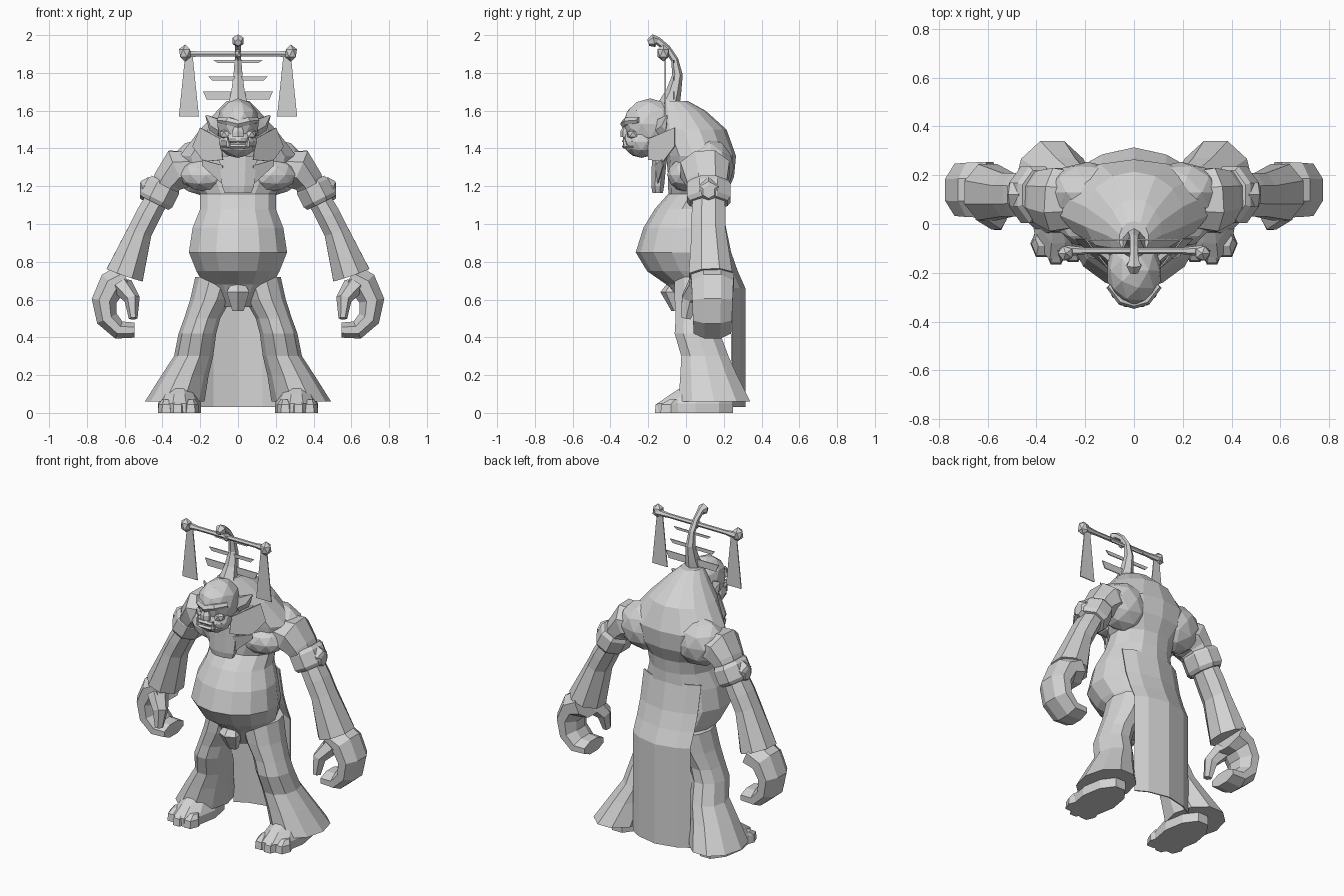
import bpy
import bmesh
import math
from mathutils import Vector

default = bpy.data.objects.get("Cube")
if default:
    bpy.data.objects.remove(default)

plain_grey = bpy.data.materials.new("plain grey")
plain_grey.use_nodes = True
shade = (0.65, 0.65, 0.65, 1)
plain_grey.diffuse_color = shade
plain_grey.node_tree.nodes["Principled BSDF"].inputs["Base Color"].default_value = shade

ACROSS, DEPTH, UP = Vector((1, 0, 0)), Vector((0, 1, 0)), Vector((0, 0, 1))


def finish(name, bm, mirror=False, thickness=0):
    """Turn a bmesh into a flat shaded object with optional modifiers."""
    bmesh.ops.recalc_face_normals(bm, faces=bm.faces)
    mesh = bpy.data.meshes.new(name)
    bm.to_mesh(mesh)
    bm.free()
    mesh.materials.append(plain_grey)
    part = bpy.data.objects.new(name, mesh)
    bpy.context.collection.objects.link(part)
    if thickness:
        solid = part.modifiers.new("thickness", 'SOLIDIFY')
        solid.thickness = thickness
        solid.offset = 0
    if mirror:
        part.modifiers.new("mirror", 'MIRROR')


def loft(name, rings, sides=8, ref=ACROSS, squash=1, level=False, mirror=False):
    """Skin rings (x, y, z, radius along ref, optional other radius)."""
    bm = bmesh.new()
    centres = [Vector(ring[:3]) for ring in rings]
    loops = []
    for index, (x, y, z, *radii) in enumerate(rings):
        before, after = max(index - 1, 0), min(index + 1, len(rings) - 1)
        along = UP if level else (centres[after] - centres[before]).normalized()
        first = (ref - along * ref.dot(along)).normalized() * radii[0]
        second = along.cross(first.normalized()) * radii[-1] * squash
        loop = []
        for k in range(sides):
            angle = math.tau * (k + 0.5) / sides
            offset = first * math.cos(angle) + second * math.sin(angle)
            loop.append(bm.verts.new(centres[index] + offset / math.cos(math.pi / sides)))
        loops.append(loop)
    for low, high in zip(loops, loops[1:]):
        for k in range(sides):
            bm.faces.new((low[k - 1], low[k], high[k], high[k - 1]))
    bm.faces.new(loops[0])
    bm.faces.new(loops[-1])
    finish(name, bm, mirror)


def ball(name, centre, size, detail=1, mirror=False):
    """Faceted ellipsoid."""
    bm = bmesh.new()
    bmesh.ops.create_icosphere(bm, subdivisions=detail, radius=1)
    for vert in bm.verts:
        vert.co = Vector(c + s * p for c, s, p in zip(centre, size, vert.co))
    finish(name, bm, mirror)


def plate(name, corners, mirror=False):
    """Thin flat panel."""
    bm = bmesh.new()
    bm.faces.new([bm.verts.new(corner) for corner in corners])
    finish(name, bm, mirror, thickness=0.006)


def trapezoid(name, x, y, top, bottom, top_half, bottom_half, mirror=False):
    """Upright panel facing the front."""
    plate(name, [(x - top_half, y, top), (x + top_half, y, top),
                 (x + bottom_half, y, bottom), (x - bottom_half, y, bottom)], mirror)


# Torso: pelvis, round belly, waist and hunched shoulders in one skin
loft("torso", [(0, .06, .56, .08), (0, .06, .68, .18, .16), (0, .02, .75, .22),
               (0, -.02, .85, .26, .24), (0, -.01, .98, .24, .21), (0, .02, 1.08, .2, .18),
               (0, .06, 1.16, .2, .15), (0, .08, 1.25, .28, .17), (0, .08, 1.36, .31, .18),
               (0, .03, 1.5, .2, .18), (0, -.02, 1.6, .11, .12), (0, -.06, 1.65, .06, .07)],
     sides=14, level=True)
ball("chest_muscles", (.17, 0, 1.26), (.14, .1, .09), detail=2, mirror=True)
ball("shoulder_blades", (.19, .13, 1.3), (.17, .125, .15), detail=2, mirror=True)

# Arms with flared cuffs
loft("arms", [(.22, .1, 1.3, .11), (.32, .1, 1.29, .13, .15), (.37, .11, 1.23, .11),
              (.43, .12, 1.13, .085), (.48, .12, 1.04, .09), (.52, .12, .96, .09),
              (.6, .13, .73, .115, .14)],
     ref=DEPTH, squash=.72, mirror=True)
loft("arm_bands", [(.385, .12, 1.22, .1), (.395, .12, 1.2, .115),
                   (.43, .12, 1.13, .115), (.44, .12, 1.11, .1)],
     ref=DEPTH, squash=.8, mirror=True)
loft("band_studs", [(.45, .12, 1.19, .055), (.5, .12, 1.17, .05), (.52, .12, 1.17, .03)],
     sides=6, ref=DEPTH, mirror=True)

# Hands curl along an arc, closing inwards
curl = []
for step in range(6):
    angle = math.radians(90 - 40 * step)
    curl.append((.59 + .12 * math.cos(angle), .14, .57 + .14 * math.sin(angle),
                 .115 - .004 * step, .085 - .009 * step))
loft("hands", curl, ref=DEPTH, mirror=True)
loft("thumbs", [(.61, .07, .67, .06), (.56, .02, .6, .045), (.555, 0, .5, .025)],
     sides=6, ref=DEPTH, squash=.8, mirror=True)

# Flared trousers and feet with toes
loft("trouser_legs", [(.11, .08, .72, .14), (.145, .07, .6, .13), (.19, .06, .5, .115),
                      (.215, .06, .42, .12), (.235, .1, .3, .125), (.28, .12, .2, .15),
                      (.335, .15, .06, .19)],
     sides=10, ref=DEPTH, squash=.79, level=True, mirror=True)
loft("feet", [(.31, .05, 0, .2), (.31, .05, .05, .2), (.31, .08, .1, .16), (.31, .1, .15, .1)],
     sides=10, ref=DEPTH, squash=.54, level=True, mirror=True)
for toe, x, y in (("big", .25, -.1), ("middle", .32, -.11), ("small", .38, -.08)):
    loft(toe + "_toes", [(x, y, 0, .055), (x, y, .045, .05), (x, y + .02, .07, .03)],
         sides=6, ref=DEPTH, squash=.7, level=True, mirror=True)

# Long back cloth, folded forward at the sides
bm = bmesh.new()
rows = []
for y, z in ((.2, 1.02), (.235, .85), (.27, .75), (.31, .66), (.31, .03)):
    rows.append([bm.verts.new((x, y - 1.7 * x * x, z)) for x in (-.2, -.13, 0, .13, .2)])
for top, low in zip(rows, rows[1:]):
    for k in range(len(top) - 1):
        bm.faces.new((top[k], top[k + 1], low[k + 1], low[k]))
finish("back_cloth", bm, thickness=0.008)

# Cloth knot under the belly
loft("front_knot", [(0, -.06, .7, .03), (0, -.08, .64, .06), (0, -.05, .54, .03)],
     sides=6, squash=.8, level=True)

# Head and face
ball("skull", (0, -.19, 1.53), (.115, .145, .135), detail=2)
ball("jaw", (0, -.235, 1.435), (.105, .1, .085), detail=2)
loft("brow", [(-.1, -.25, 1.55, .015), (-.05, -.31, 1.545, .02), (0, -.325, 1.53, .02),
              (.05, -.31, 1.545, .02), (.1, -.25, 1.55, .015)], sides=6, ref=UP)
loft("nose", [(0, -.32, 1.46, .03), (0, -.32, 1.49, .03), (0, -.31, 1.54, .01)],
     sides=6, squash=.8, level=True)
ball("cheeks", (.065, -.28, 1.475), (.035, .035, .03), mirror=True)
for lip, z in (("upper_lip", 1.44), ("lower_lip", 1.41)):
    loft(lip, [(-.07, -.27, z, .01), (-.03, -.32, z, .01),
               (.03, -.32, z, .01), (.07, -.27, z, .01)], sides=6, ref=UP, squash=2)
loft("tusks", [(.05, -.32, 1.41, .012), (.055, -.33, 1.46, .003)], sides=5, mirror=True)
loft("ears", [(.09, -.15, 1.51, .04), (.13, -.12, 1.53, .035), (.17, -.1, 1.575, .004)],
     sides=5, ref=UP, squash=.4, mirror=True)

# Collar wings, bib and straps
plate("collar_wings", [(.09, -.2, 1.45), (.2, -.06, 1.51), (.24, -.06, 1.41),
                       (.18, -.12, 1.33), (.08, -.2, 1.34)], mirror=True)
loft("bib", [(0, -.15, 1.165, .07), (0, -.15, 1.2, .085), (0, -.14, 1.36, .1)],
     squash=.4, level=True)
plate("chest_straps", [(.08, -.165, 1.31), (.19, -.13, 1.34),
                       (.19, -.12, 1.31), (.08, -.15, 1.21)], mirror=True)

# Curved topknot
loft("topknot", [(0, -.09, 1.63, .05), (0, -.065, 1.7, .035), (0, -.045, 1.79, .024),
                 (0, -.06, 1.87, .017), (0, -.1, 1.93, .016), (0, -.15, 1.97, .018),
                 (0, -.17, 1.97, .03), (0, -.2, 1.96, .015)], sides=6)

# Crossbar with knobs, hanging banners and slats
loft("crossbar", [(-.28, -.11, 1.9, .02), (-.2, -.11, 1.9, .012),
                  (.2, -.11, 1.9, .012), (.28, -.11, 1.9, .02)], sides=6, ref=UP)
ball("crossbar_knobs", (.28, -.12, 1.905), (.036, .035, .045), mirror=True)
ball("crossbar_binding", (0, -.11, 1.9), (.02, .025, .03))
trapezoid("hanging_banners", x=.26, y=-.11, top=1.89, bottom=1.57,
          top_half=.02, bottom_half=.053, mirror=True)
for index, slat in enumerate(("low_slat", "middle_slat", "top_slat")):
    z, half, tall = 1.68 + .09 * index, .185 - .028 * index, .022 / (index + 1)
    trapezoid(slat, x=0, y=-.065, top=z + tall, bottom=z - tall,
              top_half=half, bottom_half=half - .02)
